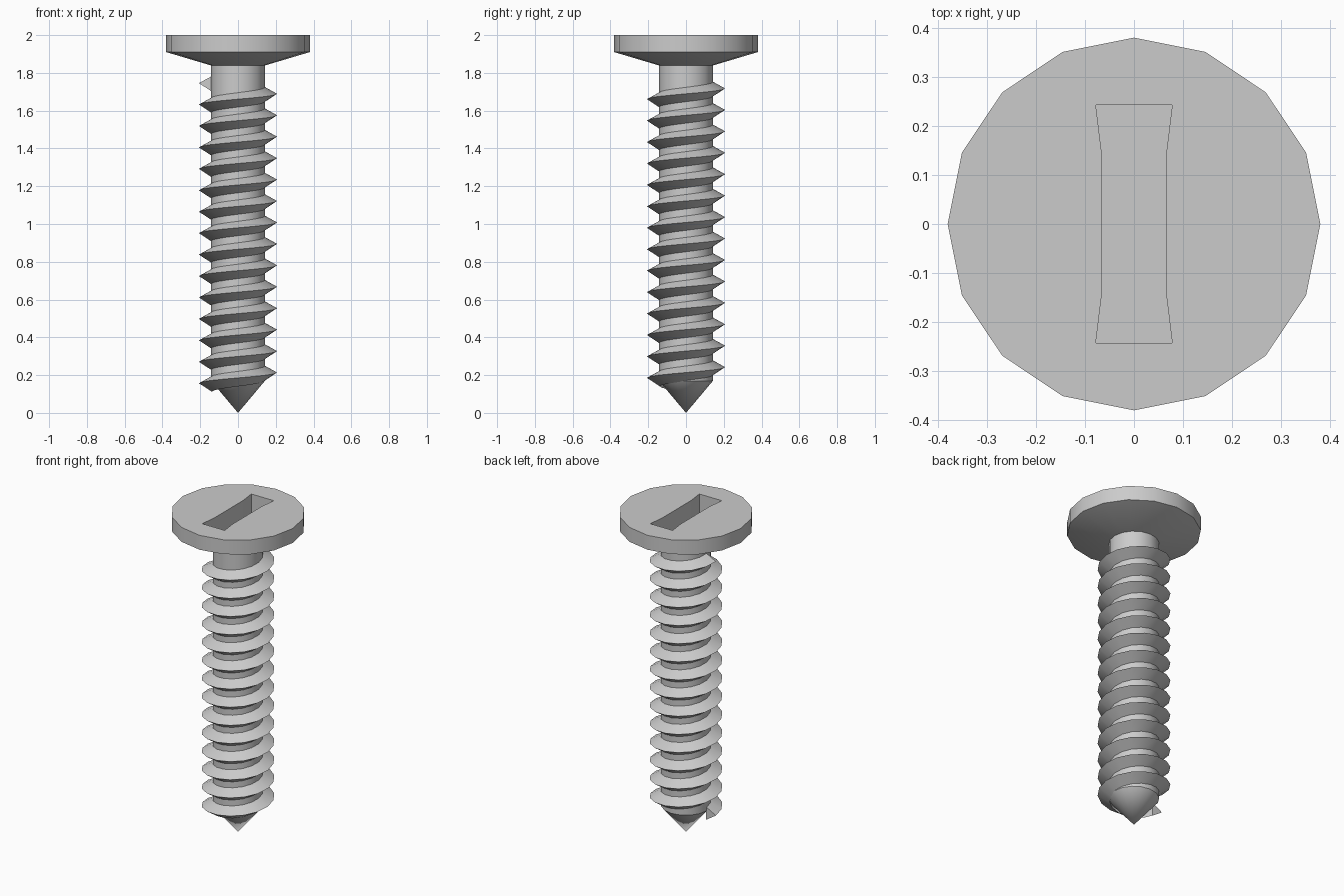
import bpy, bmesh
from math import sin, cos, pi

if "Cube" in bpy.data.objects:
    bpy.data.objects.remove(bpy.data.objects["Cube"])

SIDES = 16


def make_object(name, verts, faces):
    mesh = bpy.data.meshes.new(name)
    mesh.from_pydata(verts, [], faces)
    bm = bmesh.new()
    bm.from_mesh(mesh)
    bmesh.ops.recalc_face_normals(bm, faces=bm.faces)
    bm.to_mesh(mesh)
    bm.free()
    obj = bpy.data.objects.new(name, mesh)
    bpy.context.collection.objects.link(obj)
    return obj


def smooth(obj):
    bpy.ops.object.select_all(action='DESELECT')
    obj.select_set(True)
    bpy.context.view_layer.objects.active = obj
    bpy.ops.object.shade_smooth_by_angle()


def lathe(name, rings, tip=None):
    """Revolve (radius, z) rings; close the bottom with a disc or a tip."""
    n = SIDES
    verts = [(r * cos(2 * pi * i / n), r * sin(2 * pi * i / n), z)
             for r, z in rings for i in range(n)]
    faces = [(k * n + i, k * n + (i + 1) % n, (k + 1) * n + (i + 1) % n, (k + 1) * n + i)
             for k in range(len(rings) - 1) for i in range(n)]
    faces.append(tuple(range((len(rings) - 1) * n, len(rings) * n)))
    if tip is None:
        faces.append(tuple(range(n)))
    else:
        verts.append((0, 0, tip))
        faces += [(i, (i + 1) % n, len(verts) - 1) for i in range(n)]
    return make_object(name, verts, faces)


# Head: flat disc with a conical underside
head = lathe("head", [(0.145, 1.84), (0.38, 1.91), (0.38, 2.0)])

# Waisted driver slot cut into the head
outline = [(0.078, -0.243), (0.066, -0.145), (0.066, 0.145), (0.078, 0.243)]
outline += [(-x, y) for x, y in reversed(outline)]
m = len(outline)
cutter = make_object(
    "slot_cutter",
    [(x, y, z) for z in (1.875, 2.1) for x, y in outline],
    [tuple(range(m)), tuple(range(m, 2 * m))]
    + [(i, (i + 1) % m, m + (i + 1) % m, m + i) for i in range(m)])
cutter.hide_render = True
cut = head.modifiers.new("slot", 'BOOLEAN')
cut.operation = 'DIFFERENCE'
cut.solver = 'EXACT'
cut.object = cutter
bpy.context.view_layer.objects.active = head
bpy.ops.object.modifier_apply(modifier=cut.name)
bpy.data.objects.remove(cutter)
smooth(head)

# Shank with pointed tip
smooth(lathe("shank", [(0.143, 0.17), (0.143, 1.845)], tip=0.0))

# Helical thread: a triangular ridge starting and ending on the -x side
TURNS, PITCH, START = 14, 0.1135, 0.157
section = [(0.138, -0.045), (0.207, 0.0), (0.138, 0.037)]
steps = TURNS * SIDES
verts, faces = [], []
for i in range(steps + 1):
    a = pi + 2 * pi * i / SIDES
    z0 = START + PITCH * i / SIDES
    verts += [(r * cos(a), r * sin(a), z0 + dz) for r, dz in section]
for i in range(steps):
    for j in range(3):
        k = (j + 1) % 3
        faces.append((i * 3 + j, i * 3 + k, i * 3 + 3 + k, i * 3 + 3 + j))
faces += [(0, 1, 2), (steps * 3, steps * 3 + 1, steps * 3 + 2)]
smooth(make_object("thread", verts, faces))
